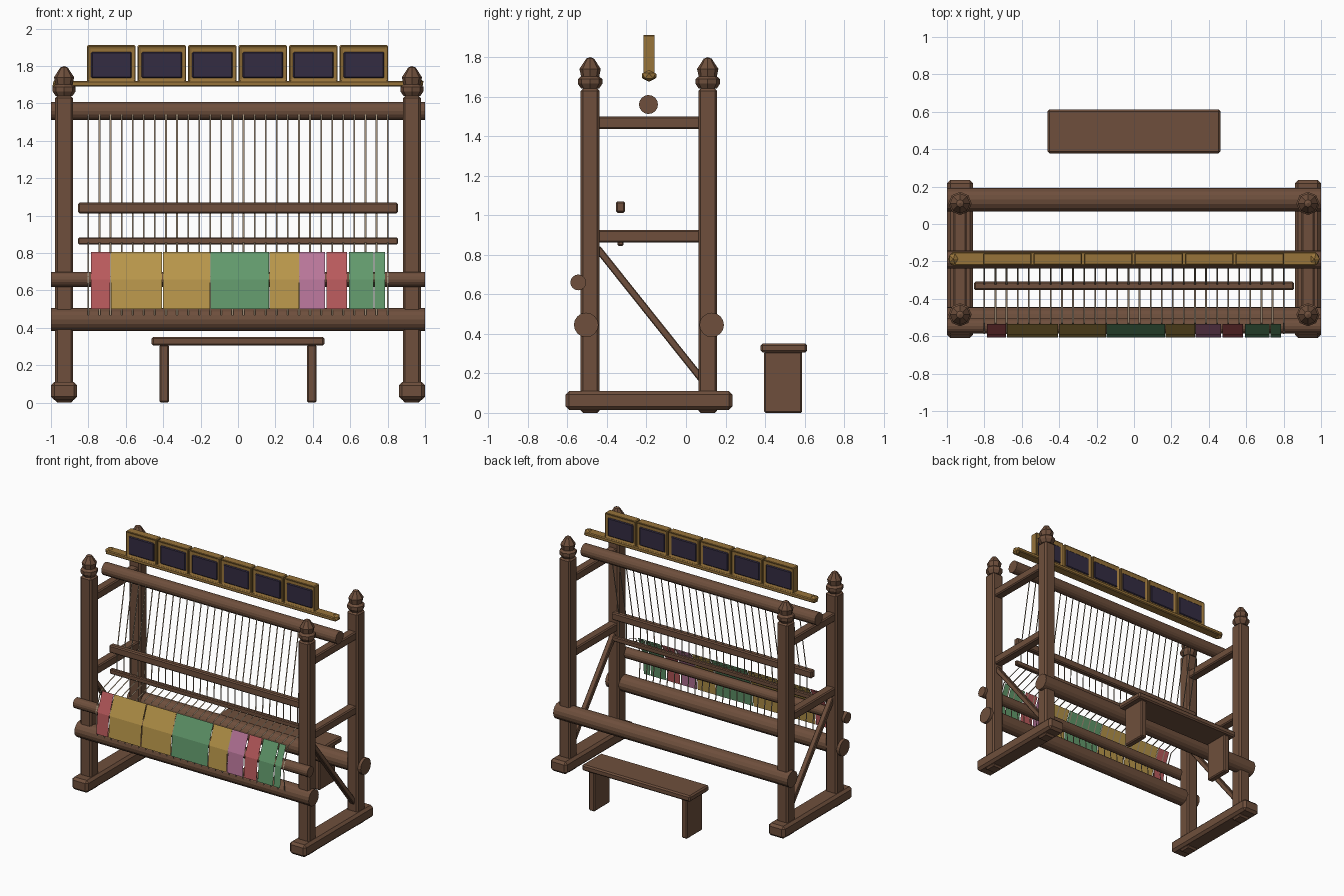
import bpy, bmesh, math
from mathutils import Vector

if "Cube" in bpy.data.objects:
    bpy.data.objects.remove(bpy.data.objects["Cube"])


def mat(name, hexcode):
    c = [int(hexcode[i:i + 2], 16) / 255 for i in (0, 2, 4)]
    m = bpy.data.materials.new(name)
    m.diffuse_color = [((v + 0.055) / 1.055) ** 2.4 for v in c] + [1]
    m.use_nodes = True
    m.node_tree.nodes["Principled BSDF"].inputs["Base Color"].default_value = m.diffuse_color
    return m


WOOD = mat("wood", "6e4f3c")
GOLD = mat("gilded_wood", "97733a")
DARK = mat("dark_panel", "332c42")
YARN = mat("yarn", "a3917a")
RED, OCHRE = mat("red_cloth", "b95a5c"), mat("ochre_cloth", "b8964a")
GREEN, PINK = mat("green_cloth", "62996c"), mat("pink_cloth", "b9769a")


def finish(name, bm, material):
    me = bpy.data.meshes.new(name)
    bm.to_mesh(me)
    bm.free()
    me.materials.append(material)
    ob = bpy.data.objects.new(name, me)
    bpy.context.collection.objects.link(ob)
    return ob


def add_bevel(ob, width):
    b = ob.modifiers.new("bevel", "BEVEL")
    b.width, b.segments, b.limit_method = width, 1, 'ANGLE'


def box(name, lo, hi, material=WOOD, bevel=0.008):
    bm = bmesh.new()
    bmesh.ops.create_cube(bm, size=1)
    lo, hi = Vector(lo), Vector(hi)
    for v in bm.verts:
        v.co = (lo + hi) / 2 + v.co * (hi - lo)
    ob = finish(name, bm, material)
    add_bevel(ob, bevel)
    return ob


def beam(name, y, z, r):
    # round beam running along x
    bm = bmesh.new()
    bmesh.ops.create_cone(bm, cap_ends=True, segments=16, radius1=r, radius2=r, depth=2)
    ob = finish(name, bm, WOOD)
    ob.rotation_euler = (0, math.pi / 2, 0)
    ob.location = (0, y, z)
    return ob


def lathe(name, profile, loc, sides=8):
    bm = bmesh.new()
    vs = [bm.verts.new((r, 0, z)) for r, z in profile]
    es = [bm.edges.new(p) for p in zip(vs, vs[1:])]
    bmesh.ops.spin(bm, geom=vs + es, axis=(0, 0, 1), cent=(0, 0, 0),
                   angle=2 * math.pi, steps=sides)
    bmesh.ops.remove_doubles(bm, verts=bm.verts, dist=1e-4)
    bmesh.ops.recalc_face_normals(bm, faces=bm.faces)
    ob = finish(name, bm, WOOD)
    ob.location = loc
    return ob


def strips(name, spans, path, material):
    # flat ribbons following a (y, z) path, one for each x span
    bm = bmesh.new()
    for x0, x1 in spans:
        rows = [(bm.verts.new((x0, y, z)), bm.verts.new((x1, y, z))) for y, z in path]
        for a, b in zip(rows, rows[1:]):
            bm.faces.new((a[0], b[0], b[1], a[1]))
    return finish(name, bm, material)


# side frames
FINIAL = [(0, 0), (0.045, 0), (0.062, 0.025), (0.062, 0.048), (0.046, 0.062),
          (0.054, 0.1), (0.02, 0.152), (0, 0.16)]
for side, s in (("left", -1), ("right", 1)):
    x = 0.93 * s
    box(side + "_foot", (x - 0.07, -0.61, 0.015), (x + 0.07, 0.235, 0.11), bevel=0.018)
    for end, y in (("front", -0.485), ("back", 0.11)):
        box(f"{side}_{end}_post", (x - 0.048, y - 0.048, 0), (x + 0.048, y + 0.048, 1.64), bevel=0.012)
        lathe(f"{side}_{end}_finial", FINIAL, (x, y, 1.64))
    for level, z in (("upper", 1.467), ("middle", 0.893)):
        box(f"{side}_{level}_rail", (x - 0.035, -0.46, z - 0.032), (x + 0.035, 0.085, z + 0.032))
    # diagonal brace
    a, b = Vector((x, -0.45, 0.835)), Vector((x, 0.08, 0.17))
    n = (b - a).length / 2
    ob = box(side + "_brace", (-0.02, -0.018, -n), (0.02, 0.018, n), bevel=0.005)
    ob.location = (a + b) / 2
    ob.rotation_euler = (math.atan2(-(b - a).y, (b - a).z), 0, 0)

# beams
beam("warp_top_beam", -0.19, 1.56, 0.048)
beam("breast_beam", -0.545, 0.66, 0.04)
beam("cloth_beam", -0.505, 0.445, 0.062)
beam("back_beam", 0.13, 0.445, 0.062)

# heddle bars
box("upper_heddle_bar", (-0.855, -0.354, 1.012), (0.855, -0.308, 1.07))
box("lower_heddle_bar", (-0.855, -0.346, 0.845), (0.855, -0.316, 0.883), bevel=0.006)

# warp threads
step = 1.6 / 27
strips("warp_threads", [(-0.8 + i * step - 0.0045, -0.8 + i * step + 0.0045) for i in range(28)],
       [(-0.236, 1.54), (-0.33, 1.04), (-0.335, 0.86), (-0.53, 0.8),
        (-0.588, 0.66), (-0.572, 0.465)], YARN)

# woven cloth panels
CLOTH = [(-0.785, -0.685, RED), (-0.68, -0.407, OCHRE), (-0.402, -0.15, OCHRE),
         (-0.146, 0.165, GREEN), (0.169, 0.325, OCHRE), (0.33, 0.465, PINK),
         (0.474, 0.583, RED), (0.593, 0.724, GREEN), (0.73, 0.785, GREEN)]
for i, (x0, x1, m) in enumerate(CLOTH):
    strips(f"cloth_panel_{i + 1}", [(x0, x1)], [(-0.535, 0.805), (-0.593, 0.66), (-0.608, 0.5)], m)

# gilded picture rail with knobs
box("picture_rail", (-0.975, -0.223, 1.69), (0.975, -0.15, 1.72), GOLD, 0.006)
for side, s in (("left", -1), ("right", 1)):
    bm = bmesh.new()
    bmesh.ops.create_icosphere(bm, subdivisions=1, radius=0.03)
    ob = finish(side + "_rail_knob", bm, GOLD)
    ob.location = (0.965 * s, -0.187, 1.705)
    ob.scale = (1, 1.3, 1)

# framed panels: gilded border with a dark slab set inside
for i in range(6):
    x = (i - 2.5) * 0.27 - 0.002
    lo, hi = (x - 0.13, -0.22, 1.715), (x + 0.13, -0.154, 1.912)
    ob = box(f"panel_frame_{i + 1}", lo, hi, GOLD, 0.006)
    bm = bmesh.new()
    bm.from_mesh(ob.data)
    ends = [f for f in bm.faces if abs(f.normal.y) > 0.9]
    bmesh.ops.inset_individual(bm, faces=ends, thickness=0.017)
    for f in ends:
        bmesh.ops.translate(bm, verts=f.verts, vec=-f.normal * 0.012)
    bm.to_mesh(ob.data)
    bm.free()
    box(f"dark_panel_{i + 1}", (x - 0.108, -0.215, 1.735), (x + 0.108, -0.159, 1.876), DARK, 0.006)

# bench
box("bench_seat", (-0.462, 0.378, 0.305), (0.462, 0.612, 0.352), bevel=0.01)
for side, s in (("left", -1), ("right", 1)):
    box(side + "_bench_leg", (s * 0.395 - 0.025, 0.395, 0), (s * 0.395 + 0.025, 0.588, 0.31))
